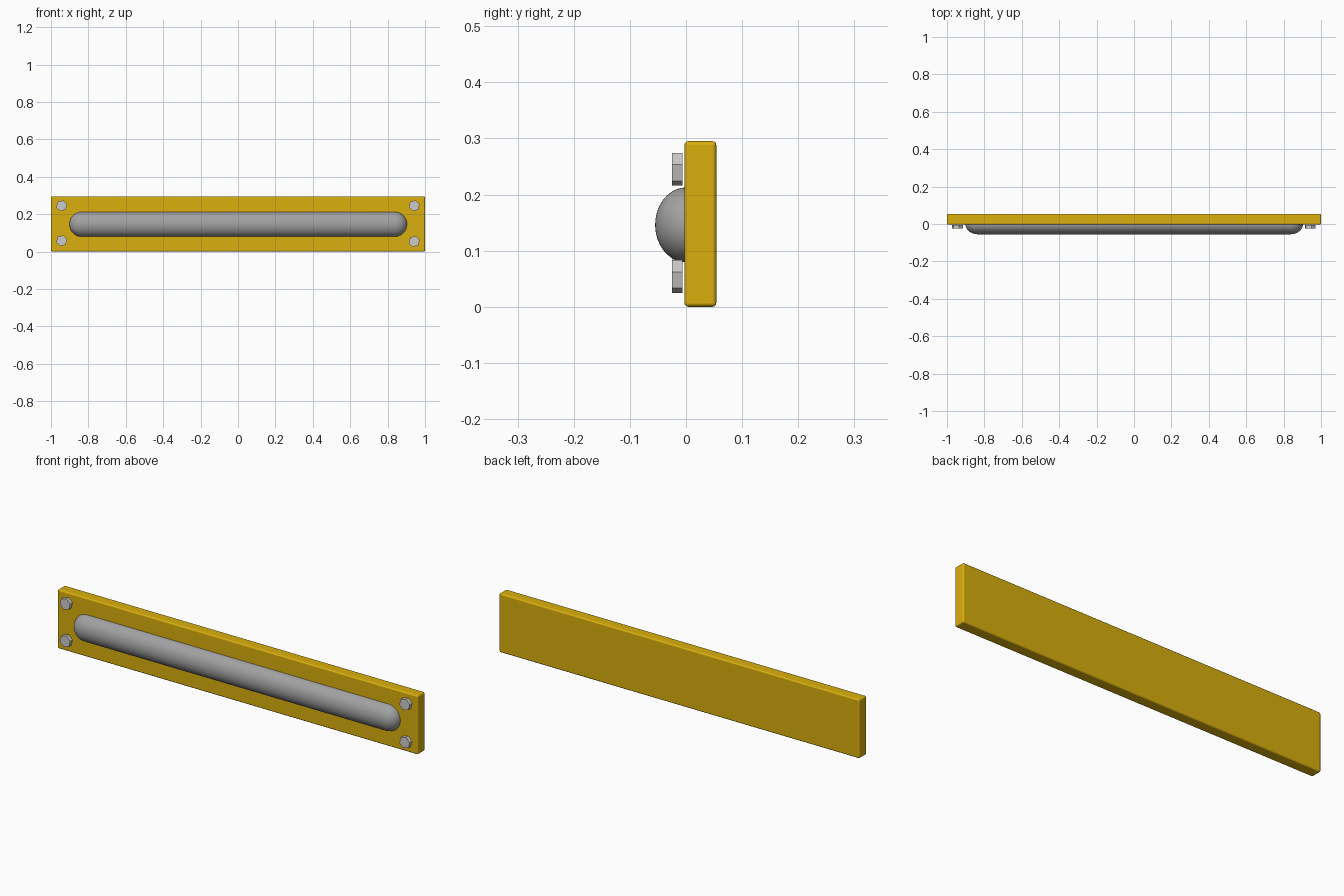
import bpy, bmesh, math
from mathutils import Matrix

if "Cube" in bpy.data.objects:
    bpy.data.objects.remove(bpy.data.objects["Cube"])

PLATE_FRONT, PLATE_BACK = -0.003, 0.054
HEIGHT = 0.295


def add_mesh(name, bm, color=None):
    bmesh.ops.recalc_face_normals(bm, faces=bm.faces)
    mesh = bpy.data.meshes.new(name)
    bm.to_mesh(mesh)
    bm.free()
    obj = bpy.data.objects.new(name, mesh)
    bpy.context.collection.objects.link(obj)
    if color:
        mat = bpy.data.materials.new(name + "_paint")
        mat.diffuse_color = color
        mat.use_nodes = True
        mat.node_tree.nodes["Principled BSDF"].inputs["Base Color"].default_value = mat.diffuse_color
        mesh.materials.append(mat)
    return obj


def smooth(obj, degrees):
    bpy.ops.object.select_all(action='DESELECT')
    obj.select_set(True)
    bpy.context.view_layer.objects.active = obj
    bpy.ops.object.shade_smooth_by_angle(angle=math.radians(degrees))


# Yellow backing plate with softened edges; weighted normals keep its faces flat
bm = bmesh.new()
bmesh.ops.create_cube(bm, size=1)
bmesh.ops.scale(bm, verts=bm.verts, vec=(2, PLATE_BACK - PLATE_FRONT, HEIGHT))
bmesh.ops.translate(bm, verts=bm.verts,
                    vec=(0, (PLATE_FRONT + PLATE_BACK) / 2, HEIGHT / 2))
bmesh.ops.bevel(bm, geom=bm.edges[:], offset=0.007, segments=3,
                profile=0.5, affect='EDGES')
plate = add_mesh("backing_plate", bm, (0.7, 0.43, 0.004, 1))
smooth(plate, 40)
plate.modifiers.new("flat_faces", 'WEIGHTED_NORMAL')

# Long rounded light tube: a capsule profile turned half way round the x axis
RADIUS, STRAIGHT, STEPS = 0.0665, 0.836, 12
bm = bmesh.new()
profile = []
for side in (-1, 1):
    for i in range(STEPS + 1):
        a = math.pi / 2 * (i if side < 0 else STEPS - i) / STEPS
        profile.append(bm.verts.new((side * (STRAIGHT + RADIUS * math.cos(a)),
                                     0, RADIUS * math.sin(a))))
edges = [bm.edges.new(pair) for pair in zip(profile, profile[1:])]
bmesh.ops.spin(bm, geom=profile + edges, cent=(0, 0, 0), axis=(1, 0, 0),
               angle=math.pi, steps=24)
bmesh.ops.remove_doubles(bm, verts=bm.verts, dist=1e-5)
bmesh.ops.holes_fill(bm, edges=[e for e in bm.edges if e.is_boundary], sides=0)
bmesh.ops.scale(bm, verts=bm.verts, vec=(1, 0.055 / RADIUS, 1))
bmesh.ops.translate(bm, verts=bm.verts, vec=(0.001, 0, 0.146))
tube = add_mesh("light_tube", bm, (0.36, 0.36, 0.36, 1))
smooth(tube, 40)

# Hexagonal bolt heads in the four corners
turn = Matrix.Rotation(math.pi / 2, 4, 'X') @ Matrix.Rotation(math.radians(46), 4, 'Z')
for name, x, z in (("bolt_upper_left", -0.943, 0.245),
                   ("bolt_lower_left", -0.943, 0.058),
                   ("bolt_upper_right", 0.942, 0.245),
                   ("bolt_lower_right", 0.942, 0.054)):
    bm = bmesh.new()
    bmesh.ops.create_cone(bm, cap_ends=True, segments=6, radius1=0.03,
                          radius2=0.03, depth=0.019,
                          matrix=Matrix.Translation((x, -0.0155, z)) @ turn)
    add_mesh(name, bm)

# Spun tube must bulge forward, towards -y
if max(v.co.y for v in tube.data.vertices) > 0.01:
    tube.data.transform(Matrix.Scale(-1, 4, (0, 1, 0)))
    tube.data.flip_normals()
